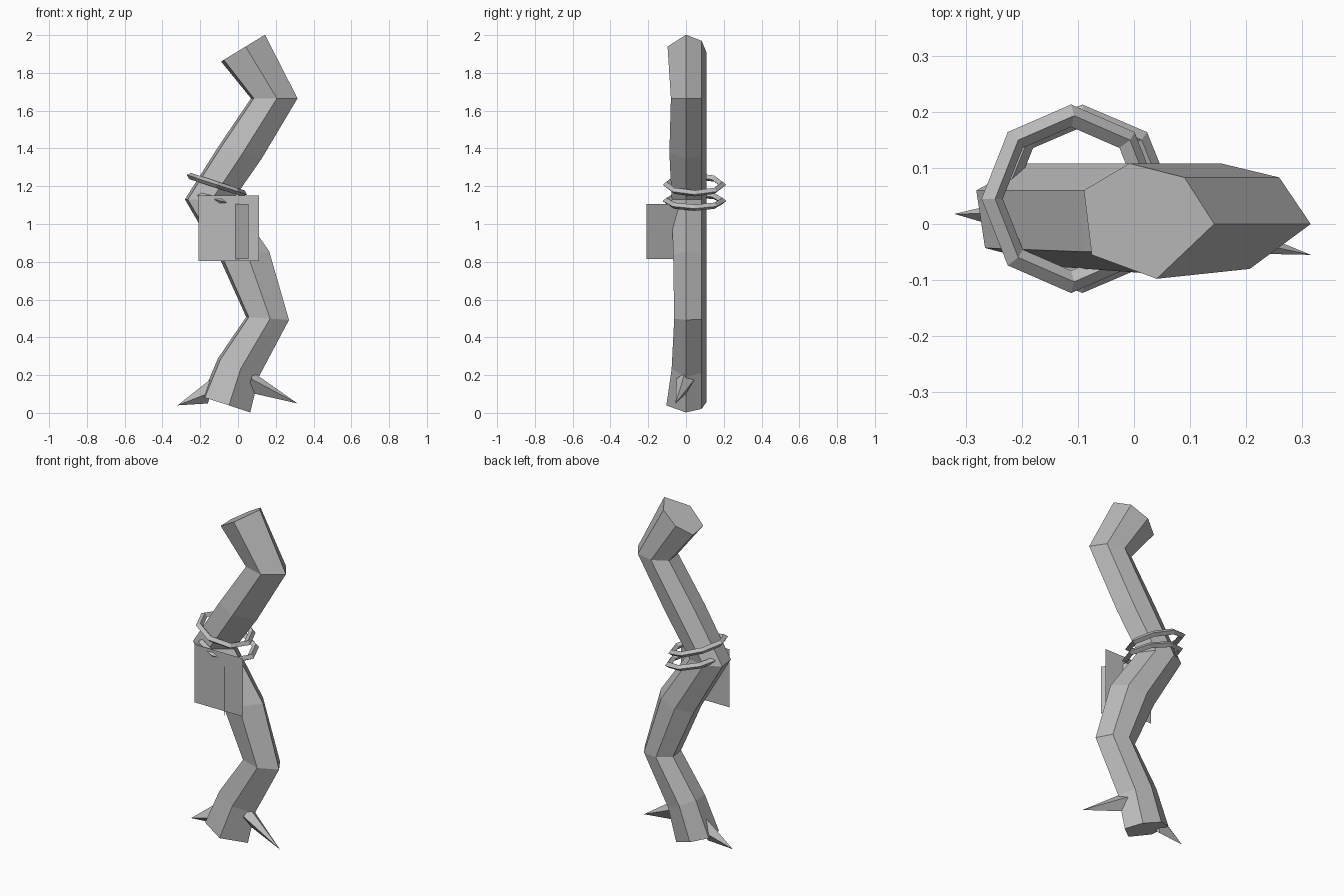
import bpy, bmesh, math
from mathutils import Vector, Matrix

if "Cube" in bpy.data.objects:
    bpy.data.objects.remove(bpy.data.objects["Cube"])

bark = bpy.data.materials.new("grey")
bark.diffuse_color = (0.5, 0.5, 0.5, 1)
bark.use_nodes = True
bark.node_tree.nodes["Principled BSDF"].inputs["Base Color"].default_value = bark.diffuse_color


def make_object(name, bm):
    bmesh.ops.recalc_face_normals(bm, faces=bm.faces)
    me = bpy.data.meshes.new(name)
    bm.to_mesh(me)
    bm.free()
    me.materials.append(bark)
    ob = bpy.data.objects.new(name, me)
    bpy.context.collection.objects.link(ob)
    return ob


# Crooked six-sided trunk: one profile repeated along the bends
PROFILE = [(1, 0.0), (0.55, 0.083), (-0.28, 0.108), (-0.97, 0.06), (-0.85, -0.045), (0.13, -0.08)]
# centre x, centre z, slope of ring, half width, front depth scale
RINGS = [(-0.065, 0.045, -0.33, 0.13, 1.3),
         (0.0, 0.24, -0.45, 0.11, 0.95),
         (0.155, 0.5, -0.07, 0.115, 0.78),
         (0.035, 0.83, 0.2, 0.13, 0.85),
         (-0.155, 1.13, 0.0, 0.13, 0.95),
         (0.01, 1.38, -0.3, 0.115, 1.1),
         (0.19, 1.665, 0.0, 0.125, 1.0),
         (0.025, 1.93, 0.61, 0.118, 1.22)]
bm = bmesh.new()
loops = []
for cx, cz, slope, half, front in RINGS:
    loops.append([bm.verts.new((cx + u * half, y * (front if y < 0 else 1), cz + u * half * slope))
                  for u, y in PROFILE])
for a, b in zip(loops, loops[1:]):
    for i in range(6):
        j = (i + 1) % 6
        bm.faces.new((a[i], a[j], b[j], b[i]))
bm.faces.new(loops[0])
bm.faces.new(loops[-1])
make_object("trunk", bm)


# Pointed roots: four-sided spikes
def spike(name, base, tip):
    bm = bmesh.new()
    vs = [bm.verts.new(p) for p in base]
    t = bm.verts.new(tip)
    for i in range(4):
        bm.faces.new((vs[i], vs[(i + 1) % 4], t))
    bm.faces.new(vs)
    make_object(name, bm)


spike("right_root", [(0.08, -0.005, 0.215), (0.05, 0.055, 0.19), (0.05, 0.01, 0.11), (0.07, -0.05, 0.18)],
      (0.315, -0.055, 0.05))
spike("left_root", [(-0.13, 0.02, 0.19), (-0.14, 0.06, 0.12), (-0.16, 0.02, 0.05), (-0.14, -0.035, 0.11)],
      (-0.32, 0.018, 0.04))


# Loose rope loops: octagonal rings with a diamond section
def rope(name, centre, tilt):
    bm = bmesh.new()
    rot = Matrix.Rotation(tilt, 3, 'Y')
    rows = []
    for i in range(8):
        a = i * math.tau / 8
        row = []
        for r, z in ((0.168, 0), (0.148, 0.017), (0.128, 0), (0.148, -0.017)):
            p = rot @ Vector((r * math.cos(a), r * math.sin(a), z)) + Vector(centre)
            row.append(bm.verts.new(p))
        rows.append(row)
    for i in range(8):
        a, b = rows[i], rows[(i + 1) % 8]
        for k in range(4):
            m = (k + 1) % 4
            bm.faces.new((a[k], a[m], b[m], b[k]))
    make_object(name, bm)


rope("upper_rope", (-0.112, 0.045, 1.208), math.radians(18))
rope("lower_rope", (-0.092, 0.045, 1.122), math.radians(14))


# Thin hanging sheets: upright planes between two plan points
def sheet(name, a, b, z0, z1):
    bm = bmesh.new()
    bm.faces.new([bm.verts.new(p) for p in
                  ((*a, z0), (*b, z0), (*b, z1), (*a, z1))])
    make_object(name, bm)


sheet("front_sheet", (-0.21, -0.108), (0.11, -0.108), 0.805, 1.15)
sheet("angled_sheet", (-0.09, 0.01), (0.055, -0.21), 0.815, 1.105)
